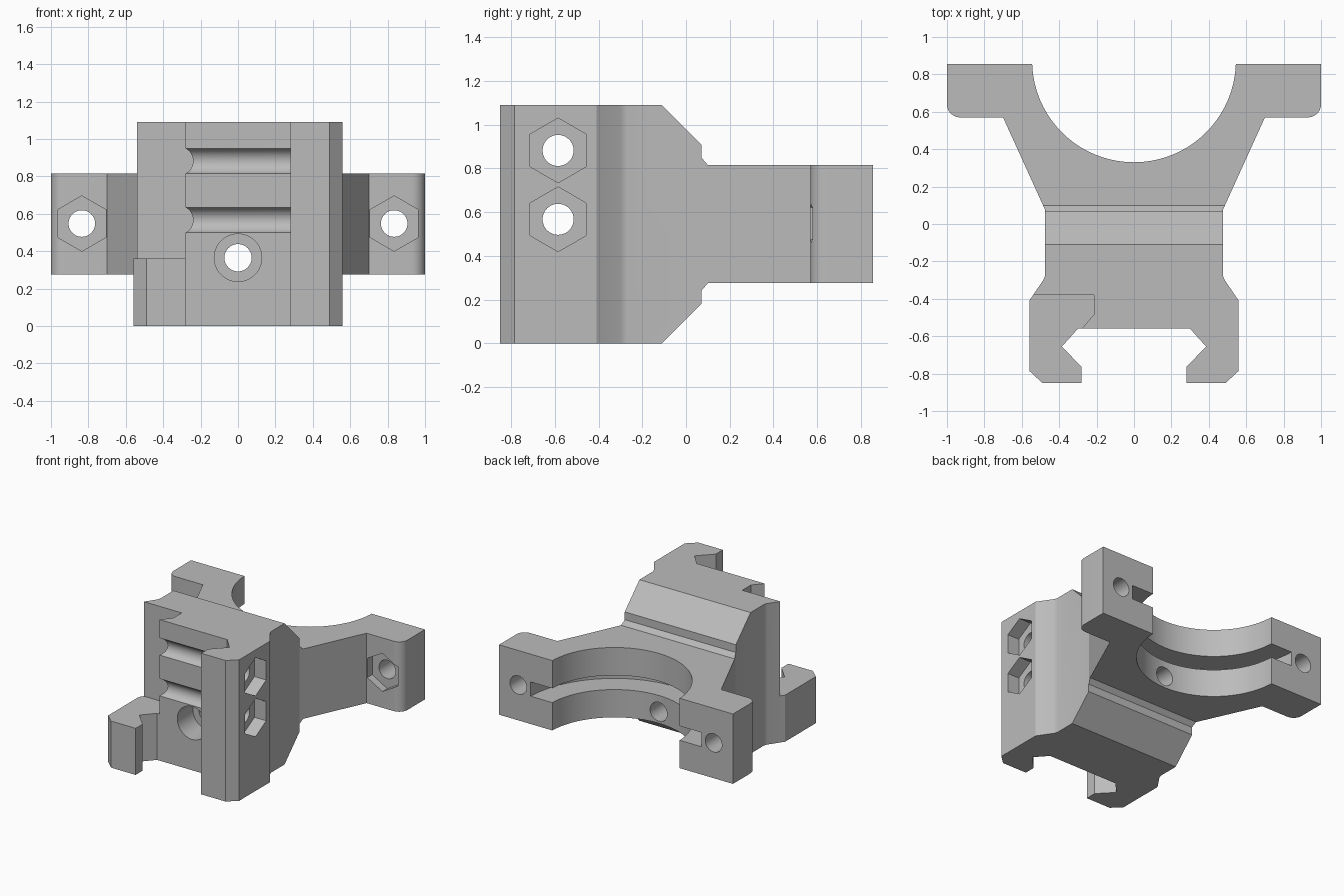
import bpy, bmesh, math

cube = bpy.data.objects.get("Cube")
if cube:
    bpy.data.objects.remove(cube, do_unlink=True)

grey = bpy.data.materials.new("plain grey")
grey.use_nodes = True
grey.diffuse_color = (0.5, 0.5, 0.5, 1)
grey.node_tree.nodes["Principled BSDF"].inputs["Base Color"].default_value = grey.diffuse_color

AXES = {"x": lambda u, v, w: (w, u, v),
        "y": lambda u, v, w: (u, w, v),
        "z": lambda u, v, w: (u, v, w)}


def prism(name, points, axis, start, end):
    """Extrude a flat outline along an axis."""
    place = AXES[axis]
    bm = bmesh.new()
    low = [bm.verts.new(place(u, v, start)) for u, v in points]
    high = [bm.verts.new(place(u, v, end)) for u, v in points]
    bm.faces.new(low)
    bm.faces.new(high)
    for i in range(len(points)):
        j = (i + 1) % len(points)
        bm.faces.new((low[i], low[j], high[j], high[i]))
    bmesh.ops.recalc_face_normals(bm, faces=bm.faces)
    mesh = bpy.data.meshes.new(name)
    bm.to_mesh(mesh)
    bm.free()
    mesh.materials.append(grey)
    obj = bpy.data.objects.new(name, mesh)
    bpy.context.collection.objects.link(obj)
    return obj


def ngon(u, v, radius, sides):
    """Regular outline with a corner pointing up."""
    return [(u + radius * math.sin(2 * math.pi * i / sides),
             v + radius * math.cos(2 * math.pi * i / sides)) for i in range(sides)]


def combine(body, cutter, operation="DIFFERENCE"):
    mod = body.modifiers.new("cut", "BOOLEAN")
    mod.operation = operation
    mod.solver = "EXACT"
    mod.object = cutter
    bpy.context.view_layer.objects.active = body
    bpy.ops.object.modifier_apply(modifier=mod.name)
    bpy.data.objects.remove(cutter, do_unlink=True)


# Plan outline: lug with rounded corner, tapered neck, waist, rail jaw
half = [(1, 0.855)]
half += [(0.93 + 0.07 * math.cos(a), 0.64 - 0.07 * math.sin(a))
         for a in [math.pi / 2 * i / 8 for i in range(9)]]
half += [(0.70, 0.57), (0.475, 0.075), (0.475, -0.27), (0.478, -0.285), (0.485, -0.30),
         (0.56, -0.41), (0.56, -0.785), (0.49, -0.85), (0.28, -0.85),
         (0.28, -0.765), (0.385, -0.655), (0.30, -0.56)]
outline = half + [(-x, y) for x, y in reversed(half)]
body = prism("ring_mount", outline, "z", -0.1, 1.2)

# Side profile: tall clamp block chamfered down to the thinner ring arm
MID = 0.545
upper = [(-1, 0.545), (-0.11, 0.545), (0.07, 0.365), (0.07, 0.305), (0.10, 0.27), (1, 0.27)]
profile = [(y, MID + h) for y, h in upper] + [(y, MID - h) for y, h in reversed(upper)]
combine(body, prism("side_profile", profile, "x", -1.2, 1.2), "INTERSECT")

# Ring seat and the deep groove inside it
combine(body, prism("ring_seat", ngon(0, 0.875, 0.545, 80), "z", -0.2, 1.3))
combine(body, prism("ring_groove", ngon(0, 0.875, 0.73, 80), "z", 0.49, 0.60))

# Cutaway above the short jaw
cutaway = [(-0.8, -0.38), (-0.215, -0.38), (-0.215, -0.485), (-0.28, -0.56),
           (-0.26, -0.60), (-0.26, -1), (-0.8, -1)]
combine(body, prism("jaw_cutaway", cutaway, "z", 0.36, 1.3))

# Cross bolts with nut pockets in the tall jaw
for z in (0.567, 0.882):
    combine(body, prism("cross_bolt", ngon(-0.585, z, 0.071, 40), "x", -0.8, 0.8))
    combine(body, prism("cross_nut", ngon(-0.585, z, 0.148, 6), "x", 0.46, 0.8))

# Lug bolts with nut pockets on the front faces
for x in (-0.835, 0.835):
    combine(body, prism("lug_bolt", ngon(x, 0.548, 0.071, 40), "y", 0.4, 1))
    combine(body, prism("lug_nut", ngon(x, 0.548, 0.148, 6), "y", 0.4, 0.63))

# Central screw hole and counterbore
combine(body, prism("screw_hole", ngon(0, 0.365, 0.073, 40), "y", -1, 0.7))
combine(body, prism("screw_counterbore", ngon(0, 0.365, 0.127, 48), "y", -1, -0.37))

# Smooth only the round surfaces
bpy.ops.object.select_all(action="DESELECT")
body.select_set(True)
bpy.context.view_layer.objects.active = body
bpy.ops.object.shade_smooth_by_angle(angle=math.radians(20))
